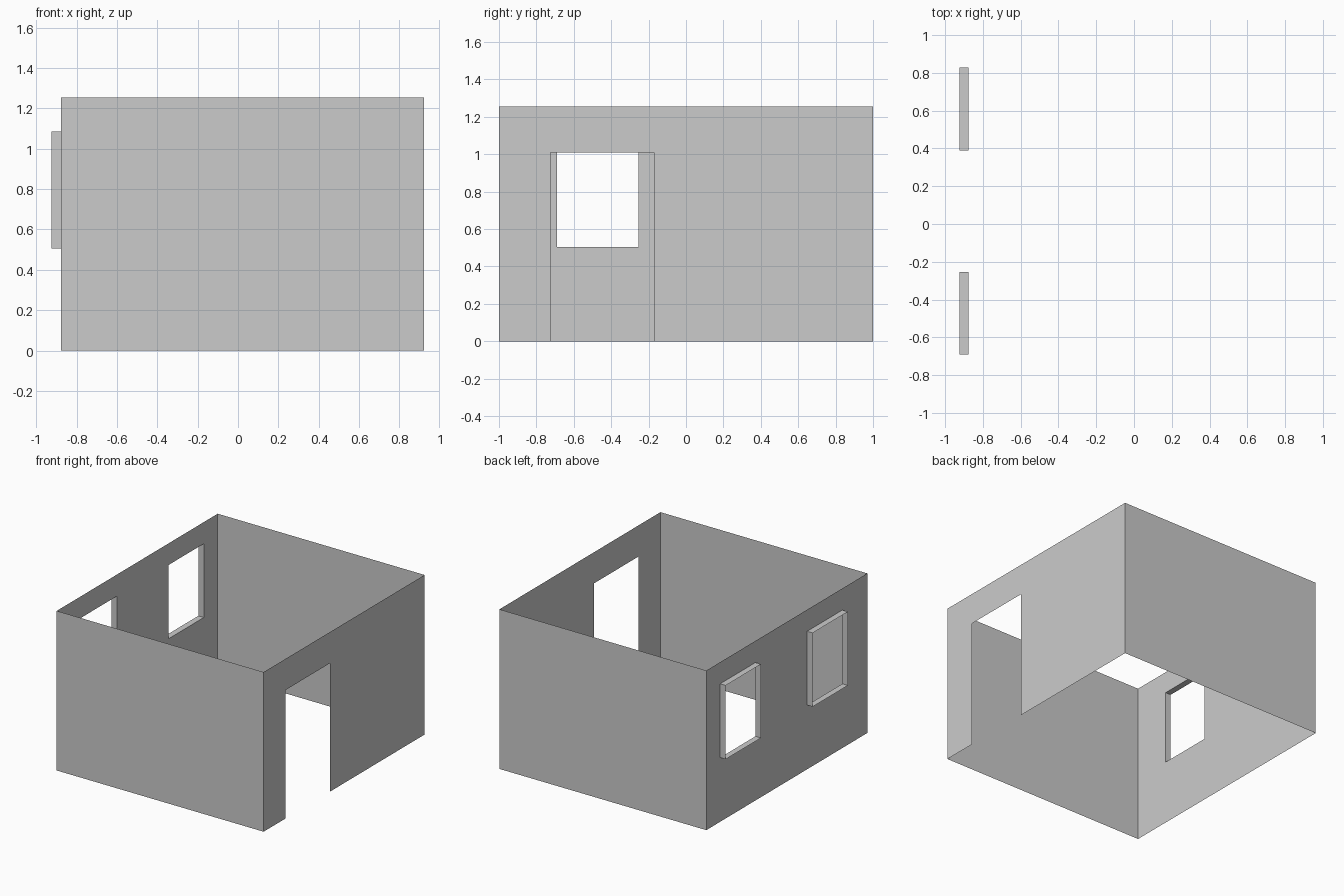
import bpy, bmesh

if "Cube" in bpy.data.objects:
    bpy.data.objects.remove(bpy.data.objects["Cube"])

X0, X1, Y, H = -0.877, 0.923, 1.0, 1.255      # wall planes and height
DOOR = (-0.725, -0.172, 0.0, 1.01)            # y0, y1, z0, z1
WINDOWS = [(-0.69, -0.253, 0.505, 1.085), (0.39, 0.828, 0.505, 1.085)]
FRAME_X = -0.925                              # outer edge of window frames


def make_object(name, quads):
    """Mesh object from a list of quads (corner tuples), welded."""
    bm = bmesh.new()
    for q in quads:
        bm.faces.new([bm.verts.new(p) for p in q])
    bmesh.ops.remove_doubles(bm, verts=bm.verts, dist=1e-5)
    bmesh.ops.dissolve_limit(bm, angle_limit=0.01, verts=bm.verts, edges=bm.edges)
    me = bpy.data.meshes.new(name)
    bm.to_mesh(me)
    bm.free()
    ob = bpy.data.objects.new(name, me)
    bpy.context.collection.objects.link(ob)
    return ob


def side_wall(name, x, holes, outward):
    """Single-sheet wall in the y-z plane, leaving out the cells inside holes."""
    ys = sorted({-Y, Y, *(v for h in holes for v in h[:2])})
    zs = sorted({0.0, H, *(v for h in holes for v in h[2:])})
    quads = []
    for a, b in zip(ys, ys[1:]):
        for c, d in zip(zs, zs[1:]):
            my, mz = (a + b) / 2, (c + d) / 2
            if any(h[0] < my < h[1] and h[2] < mz < h[3] for h in holes):
                continue
            q = [(x, a, c), (x, b, c), (x, b, d), (x, a, d)]
            quads.append(q if outward > 0 else q[::-1])
    return make_object(name, quads)


# Walls with a doorway on the right and two windows on the left
side_wall("right_wall_with_doorway", X1, [DOOR], 1)
side_wall("left_wall_with_windows", X0, WINDOWS, -1)
for name, y, a, b in (("front_wall", -Y, X0, X1), ("back_wall", Y, X1, X0)):
    make_object(name, [[(a, y, 0), (b, y, 0), (b, y, H), (a, y, H)]])

# Thin frames standing out from the window openings
for i, (y0, y1, z0, z1) in enumerate(WINDOWS):
    loop = [(y0, z0), (y0, z1), (y1, z1), (y1, z0)]
    quads = [[(X0, *p), (X0, *q), (FRAME_X, *q), (FRAME_X, *p)]
             for p, q in zip(loop, loop[1:] + loop[:1])]
    make_object(f"window_frame_{i + 1}", quads)
